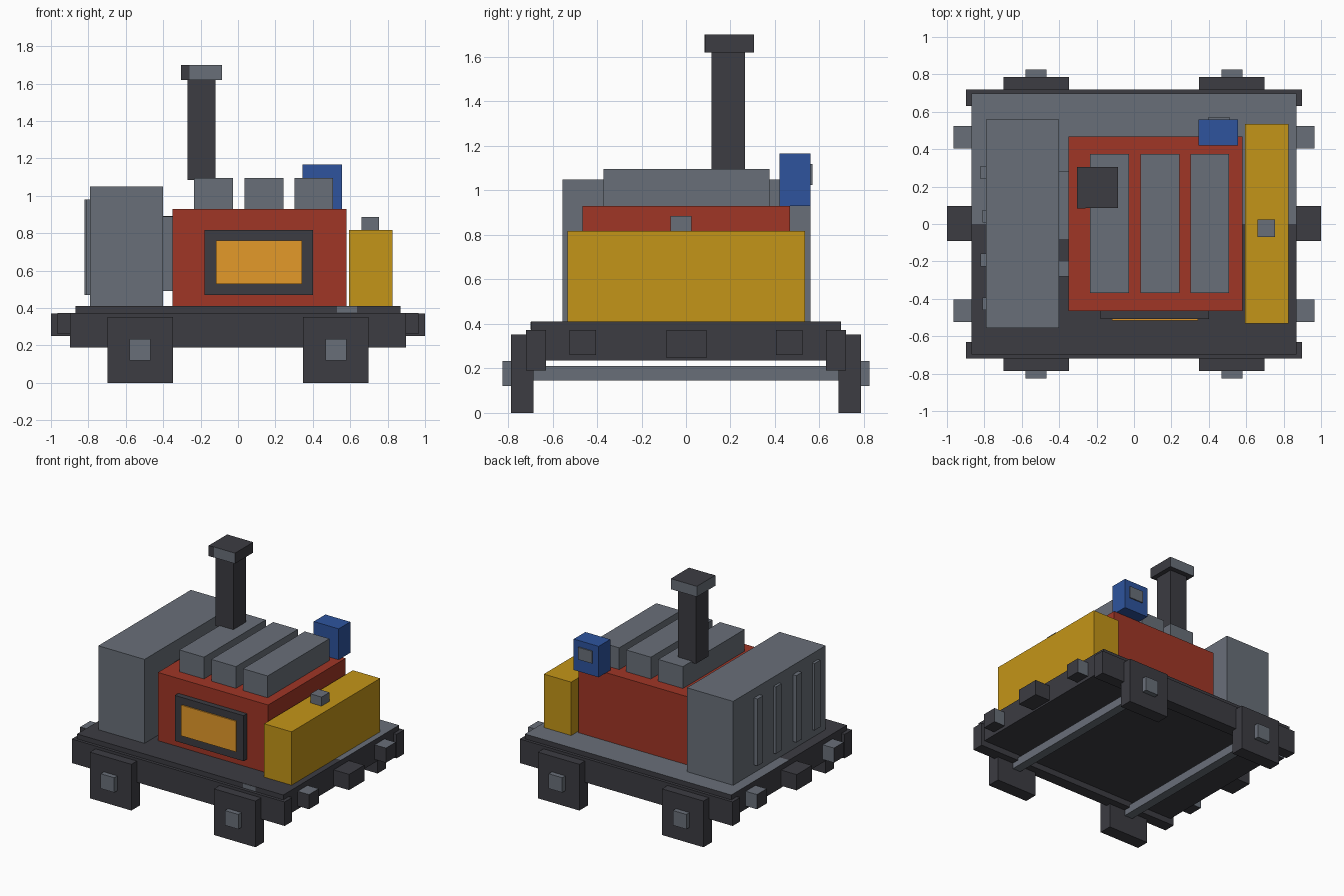
import bpy

if "Cube" in bpy.data.objects:
    bpy.data.objects.remove(bpy.data.objects["Cube"])


def colour(name, r, g, b):
    """Flat material from 8-bit display values, stored as linear."""
    def lin(c):
        c /= 255
        return c / 12.92 if c <= 0.04045 else ((c + 0.055) / 1.055) ** 2.4
    m = bpy.data.materials.new(name)
    m.diffuse_color = (lin(r), lin(g), lin(b), 1)
    m.use_nodes = True
    m.node_tree.nodes["Principled BSDF"].inputs["Base Color"].default_value = m.diffuse_color
    return m


DARK = colour("dark iron", 60, 60, 66)
GREY = colour("steel grey", 105, 111, 121)
RED = colour("engine red", 160, 54, 38)
YELLOW = colour("tank yellow", 196, 149, 24)
ORANGE = colour("furnace orange", 228, 154, 42)
BLUE = colour("control blue", 46, 84, 158)


def box(name, x, y, z, mat, mat2=None, rule=None):
    """Box from (min, max) ranges; faces whose normal meets rule take mat2."""
    xs, ys, zs = sorted(x), sorted(y), sorted(z)
    verts = [(a, b, c) for a in xs for b in ys for c in zs]
    faces = [(0, 1, 3, 2), (4, 6, 7, 5), (0, 4, 5, 1),
             (2, 3, 7, 6), (0, 2, 6, 4), (1, 5, 7, 3)]
    me = bpy.data.meshes.new(name)
    me.from_pydata(verts, [], faces)
    me.materials.append(mat)
    if mat2:
        me.materials.append(mat2)
        for p in me.polygons:
            p.material_index = int(rule(p.normal))
    ob = bpy.data.objects.new(name, me)
    bpy.context.collection.objects.link(ob)
    return ob


def top(n):
    return n.z > 0.5


# Deck: dark front half, grey-topped rear half
box("deck_front", (-0.87, 0.87), (-0.697, 0), (0.37, 0.41), DARK)
box("deck_rear", (-0.87, 0.87), (0, 0.697), (0.37, 0.41), DARK, GREY, top)
box("deck_edge_plate", (0.53, 0.635), (-0.699, -0.697), (0.375, 0.408), GREY)

# Solid chassis, side rails, wheels, hubs and end fittings
box("chassis", (-0.87, 0.87), (-0.64, 0.64), (0.236, 0.372), DARK)
for s in (-1, 1):
    box("side_rail", (-0.898, 0.898), (s * 0.63, s * 0.72), (0.19, 0.373), DARK)
    box("centre_coupler", (s * 0.86, s * 1.0), (-0.09, 0.095), (0.25, 0.37), DARK)
    cx = s * 0.5235
    box("axle", (cx - 0.035, cx + 0.035), (-0.70, 0.70), (0.145, 0.21), GREY)
    for t in (-1, 1):
        box("wheel_block", (cx - 0.175, cx + 0.175), (t * 0.685, t * 0.787), (0, 0.352), DARK)
        box("wheel_hub", (cx - 0.057, cx + 0.057), (t * 0.78, t * 0.825), (0.12, 0.233), GREY)
        box("buffer", (s * 0.86, s * 0.965), (t * 0.405, t * 0.523), (0.26, 0.372), DARK, GREY,
            lambda n: n.z > 0.5 or n.y > 0.5)

# Radiator with vertical ribs and the shroud joining it to the engine
box("radiator", (-0.79, -0.40), (-0.555, 0.56), (0.41, 1.05), GREY)
for i in range(4):
    y = 0.275 - i * 0.234
    box("radiator_rib", (-0.82 + 0.01 * (i % 2), -0.79), (y - 0.034, y + 0.034), (0.47, 0.98), GREY)
box("radiator_shroud", (-0.40, -0.35), (-0.28, 0.28), (0.49, 0.888), GREY)
box("shroud_plate", (-0.40, -0.35), (-0.20, -0.08), (0.888, 0.892), DARK)

# Engine body with furnace window
box("engine_body", (-0.35, 0.58), (-0.465, 0.468), (0.41, 0.93), RED)
box("window_frame", (-0.178, 0.402), (-0.507, -0.465), (0.47, 0.817), DARK)
box("furnace_window", (-0.118, 0.343), (-0.516, -0.507), (0.528, 0.762), ORANGE)

# Cylinder covers on top of the engine
for x in (-0.132, 0.138, 0.405):
    box("cylinder_cover", (x - 0.104, x + 0.104), (-0.37, 0.375), (0.93, 1.096), GREY)

# Chimney and its cap, with a dark strip on the front
box("chimney", (-0.27, -0.12), (0.115, 0.265), (1.085, 1.62), DARK)
box("chimney_cap", (-0.305, -0.085), (0.085, 0.305), (1.62, 1.70), DARK, GREY,
    lambda n: abs(n.y) > 0.5 or n.x < -0.5)
box("cap_strip", (-0.305, -0.26), (0.083, 0.085), (1.62, 1.70), DARK)

# Fuel tank with filler cap
box("fuel_tank", (0.594, 0.825), (-0.533, 0.535), (0.41, 0.817), YELLOW)
box("filler_cap", (0.66, 0.754), (-0.07, 0.025), (0.817, 0.886), GREY)

# Control box with rear panel
box("control_box", (0.345, 0.555), (0.42, 0.56), (0.93, 1.166), BLUE)
box("control_panel", (0.395, 0.513), (0.56, 0.569), (1.025, 1.118), GREY)
